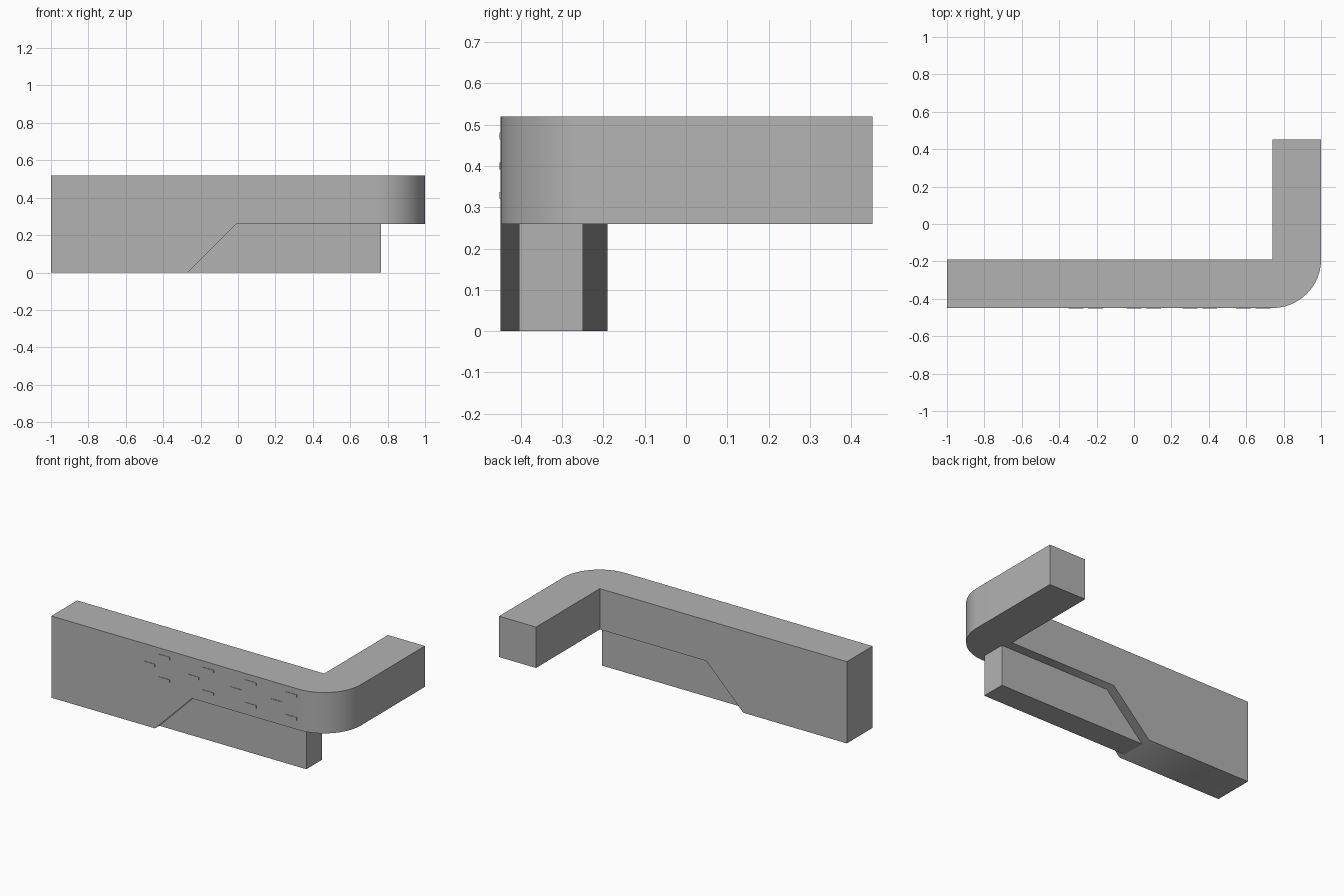
import bpy, bmesh, math
from mathutils import Vector

if "Cube" in bpy.data.objects:
    bpy.data.objects.remove(bpy.data.objects["Cube"])

grey = bpy.data.materials.new("dark_grey")
grey.diffuse_color = (0.45, 0.45, 0.45, 1)
grey.use_nodes = True
grey.node_tree.nodes["Principled BSDF"].inputs["Base Color"].default_value = grey.diffuse_color


def prism(name, pts, sweep):
    """Extrude a closed 3D outline along a sweep vector."""
    bm = bmesh.new()
    face = bm.faces.new([bm.verts.new(p) for p in pts])
    out = bmesh.ops.extrude_face_region(bm, geom=[face])
    moved = [g for g in out["geom"] if isinstance(g, bmesh.types.BMVert)]
    bmesh.ops.translate(bm, verts=moved, vec=Vector(sweep))
    bmesh.ops.recalc_face_normals(bm, faces=bm.faces[:])
    mesh = bpy.data.meshes.new(name)
    bm.to_mesh(mesh)
    bm.free()
    mesh.materials.append(grey)
    ob = bpy.data.objects.new(name, mesh)
    bpy.context.collection.objects.link(ob)
    return ob


FRONT, BACK, INNER_X, R = -0.449, -0.19, 0.74, 0.26
TOP, MID = 0.52, 0.26

# L-shaped body with a rounded outer corner
steps = 24
arc = [(INNER_X + R * math.sin(a), BACK + (FRONT - BACK) * math.cos(a))
       for a in (math.pi / 2 * i / steps for i in range(steps + 1))]
plan = [(-1, FRONT)] + arc + [(1, 0.452), (INNER_X, 0.452), (INNER_X, BACK), (-1, BACK)]
body = prism("body", [(x, y, 0) for x, y in plan], (0, 0, TOP))

# Sloped undercut that raises the underside towards the arm
cutter = prism("undercut_cutter",
               [(-0.37, -0.6, -0.1), (-0.01, -0.6, MID), (1.2, -0.6, MID), (1.2, -0.6, -0.1)],
               (0, 1.2, 0))
cutter.hide_render = True
cutter.hide_viewport = True
cut = body.modifiers.new("undercut", 'BOOLEAN')
cut.operation = 'DIFFERENCE'
cut.solver = 'EXACT'
cut.object = cutter
bpy.context.view_layer.objects.active = body
body.select_set(True)
bpy.ops.object.modifier_apply(modifier="undercut")
bpy.data.objects.remove(cutter)
# The underside slope shades softly into its neighbours; square edges stay sharp
bpy.ops.object.shade_smooth_by_angle(angle=math.radians(60))

# Narrower block set into the undercut
prism("lower_block",
      [(-0.27, -0.405, 0), (0.765, -0.405, 0), (0.765, -0.405, MID), (-0.01, -0.405, MID)],
      (0, 0.155, 0))

# Four groups of three thin raised bars on the front face
for g, x0 in enumerate((-0.35, -0.04, 0.26, 0.545)):
    for k, (dx, z) in enumerate(((0, 0.392), (0.105, 0.464), (0.105, 0.32))):
        x = x0 + dx
        prism(f"raised_bar_{g + 1}_{k + 1}",
              [(x, -0.452, z), (x + 0.08, -0.452, z),
               (x + 0.08, -0.452, z + 0.017), (x, -0.452, z + 0.017)],
              (0, 0.006, 0))
